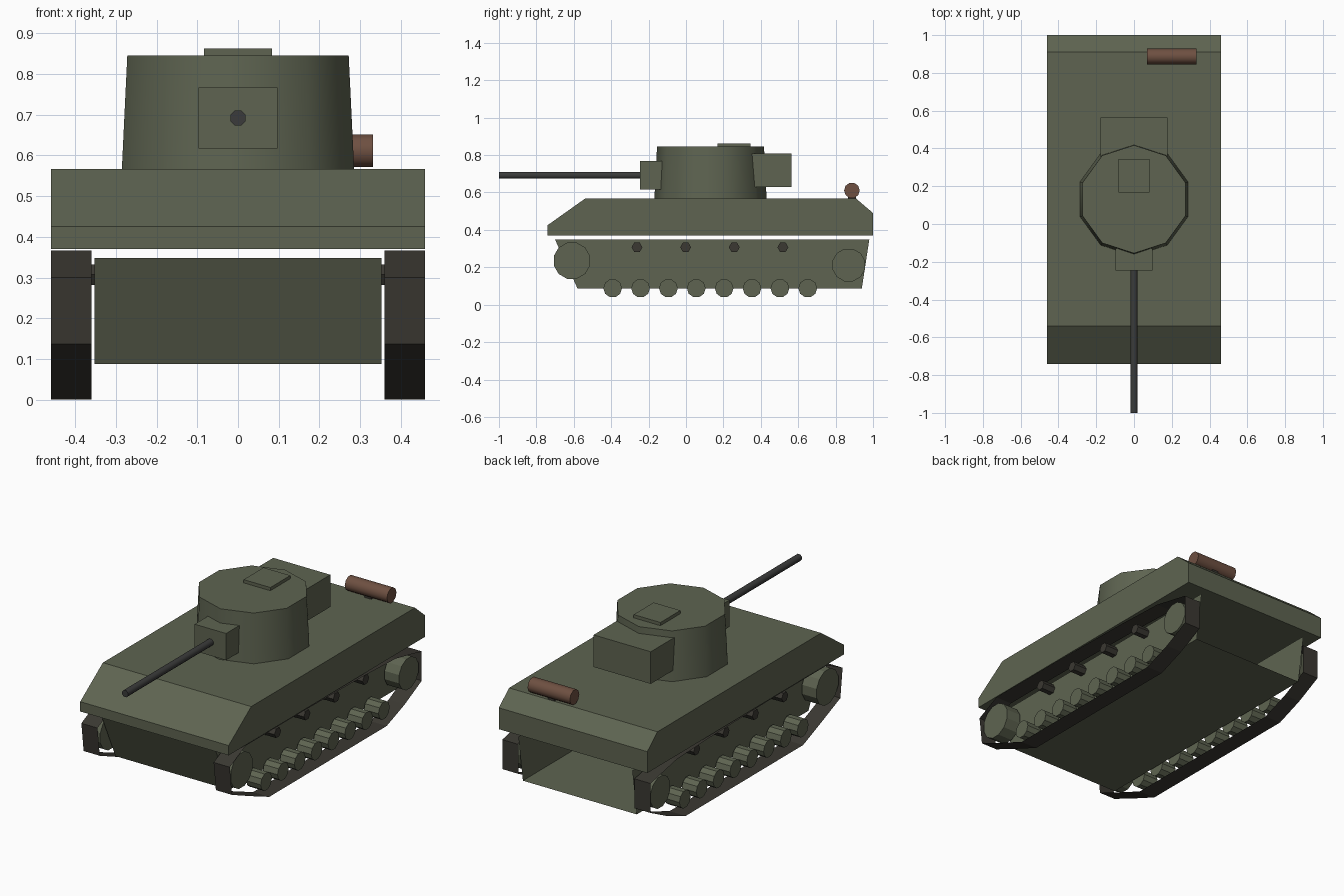
import bpy, bmesh, math
from mathutils import Vector

if "Cube" in bpy.data.objects:
    bpy.data.objects.remove(bpy.data.objects["Cube"])


def material(name, rgb):
    m = bpy.data.materials.new(name)
    m.diffuse_color = (*rgb, 1)
    m.use_nodes = True
    m.node_tree.nodes["Principled BSDF"].inputs["Base Color"].default_value = m.diffuse_color
    return m


OLIVE = material("olive_paint", (0.112, 0.127, 0.082))
TRACK = material("track_steel", (0.043, 0.040, 0.032))
GUN = material("gun_metal", (0.043, 0.044, 0.043))
RUST = material("rusty_brown", (0.156, 0.080, 0.053))


def finish(name, bm, mat, mirror=False):
    bmesh.ops.recalc_face_normals(bm, faces=bm.faces[:])
    me = bpy.data.meshes.new(name)
    bm.to_mesh(me)
    bm.free()
    me.materials.append(mat)
    ob = bpy.data.objects.new(name, me)
    bpy.context.collection.objects.link(ob)
    if mirror:
        ob.modifiers.new("mirror", 'MIRROR')
    return ob


def extrude_x(bm, dx):
    r = bmesh.ops.extrude_face_region(bm, geom=bm.faces[:])
    vs = [g for g in r["geom"] if isinstance(g, bmesh.types.BMVert)]
    bmesh.ops.translate(bm, verts=vs, vec=(dx, 0, 0))


def prism(name, profile, x0, x1, mat, wall=0, mirror=False):
    """Side profile (y, z) extruded along x; wall > 0 makes a hollow band."""
    bm = bmesh.new()
    f = bm.faces.new([bm.verts.new((x0, y, z)) for y, z in profile])
    if wall:
        bmesh.ops.inset_region(bm, faces=[f], thickness=wall, use_boundary=True,
                               use_even_offset=True)
        bmesh.ops.delete(bm, geom=[f], context='FACES')
    extrude_x(bm, x1 - x0)
    return finish(name, bm, mat, mirror)


def box(name, x0, x1, y0, y1, z0, z1, mat):
    return prism(name, [(y0, z0), (y1, z0), (y1, z1), (y0, z1)], x0, x1, mat)


def rod(name, a, b, r0, r1, sides, mat, phase=0.0, smooth=False, mirror=False):
    """Straight-sided cylinder or cone from point a to point b."""
    a, b = Vector(a), Vector(b)
    d = (b - a).normalized()
    u = Vector((0, 1, 0)) if abs(d.y) < 0.5 else Vector((0, 0, 1))
    v = d.cross(u)
    bm = bmesh.new()
    rings = []
    for c, r in ((a, r0), (b, r1)):
        angles = [phase + 2 * math.pi * i / sides for i in range(sides)]
        rings.append([bm.verts.new(c + r * (math.cos(t) * u + math.sin(t) * v))
                      for t in angles])
        bm.faces.new(rings[-1])
    for i in range(sides):
        j = (i + 1) % sides
        f = bm.faces.new((rings[0][i], rings[0][j], rings[1][j], rings[1][i]))
        f.smooth = smooth
    return finish(name, bm, mat, mirror)


# Upper hull with sloped nose and chamfered tail
prism("upper_hull", [(-0.74, 0.37), (-0.74, 0.425), (-0.54, 0.567),
                     (0.91, 0.567), (1.0, 0.49), (1.0, 0.37)], -0.46, 0.46, OLIVE)

# Lower hull: a tub left open at the top and the rear
tub = prism("lower_hull", [(-0.70, 0.348), (-0.58, 0.087), (0.94, 0.087), (0.98, 0.348)],
            -0.353, 0.353, OLIVE)
bm = bmesh.new()
bm.from_mesh(tub.data)
bmesh.ops.delete(bm, geom=[f for f in bm.faces if f.normal.z > 0.9 or f.normal.y > 0.9],
                 context='FACES')
bm.to_mesh(tub.data)
bm.free()

# Track bands
prism("track", [(-0.73, 0.30), (-0.71, 0.137), (-0.54, 0.065), (-0.38, 0.0), (0.66, 0.0),
                (0.82, 0.06), (0.97, 0.135), (0.97, 0.30), (0.74, 0.347), (0.45, 0.358),
                (-0.10, 0.366), (-0.59, 0.366)],
      0.36, 0.46, TRACK, wall=0.02, mirror=True)

# Running gear
rod("drive_sprocket", (0.36, -0.61, 0.235), (0.45, -0.61, 0.235), 0.1, 0.1, 12, OLIVE,
    phase=0.26, mirror=True)
rod("rear_idler", (0.36, 0.87, 0.212), (0.45, 0.87, 0.212), 0.09, 0.09, 12, OLIVE,
    phase=0.26, mirror=True)
for i in range(8):
    y = -0.392 + i * 0.149
    rod(f"road_wheel_{i + 1}", (0.36, y, 0.088), (0.45, y, 0.088), 0.05, 0.05, 10, OLIVE,
        mirror=True)
for i in range(4):
    y = -0.262 + i * 0.26
    rod(f"return_roller_{i + 1}", (0.353, y, 0.307), (0.43, y, 0.307), 0.029, 0.029, 6, TRACK,
        mirror=True)

# Turret, rear bustle, hatch
rod("turret", (0, 0.131, 0.567), (0, 0.131, 0.845), 0.30, 0.286, 10, OLIVE, smooth=True)
box("turret_bustle", -0.177, 0.177, 0.2, 0.565, 0.628, 0.808, OLIVE)
box("turret_hatch", -0.083, 0.083, 0.168, 0.345, 0.84, 0.863, OLIVE)

# Gun
box("gun_mantlet", -0.0975, 0.0975, -0.245, -0.03, 0.617, 0.767, OLIVE)
rod("gun_barrel", (0, -1.0, 0.692), (0, -0.2, 0.692), 0.02, 0.02, 8, GUN,
    phase=math.pi / 8, smooth=True)

# Exhaust silencer on its foot
rod("silencer", (0.07, 0.887, 0.611), (0.332, 0.887, 0.611), 0.042, 0.042, 10, RUST, smooth=True)
box("silencer_foot", 0.18, 0.22, 0.865, 0.91, 0.56, 0.585, TRACK)
